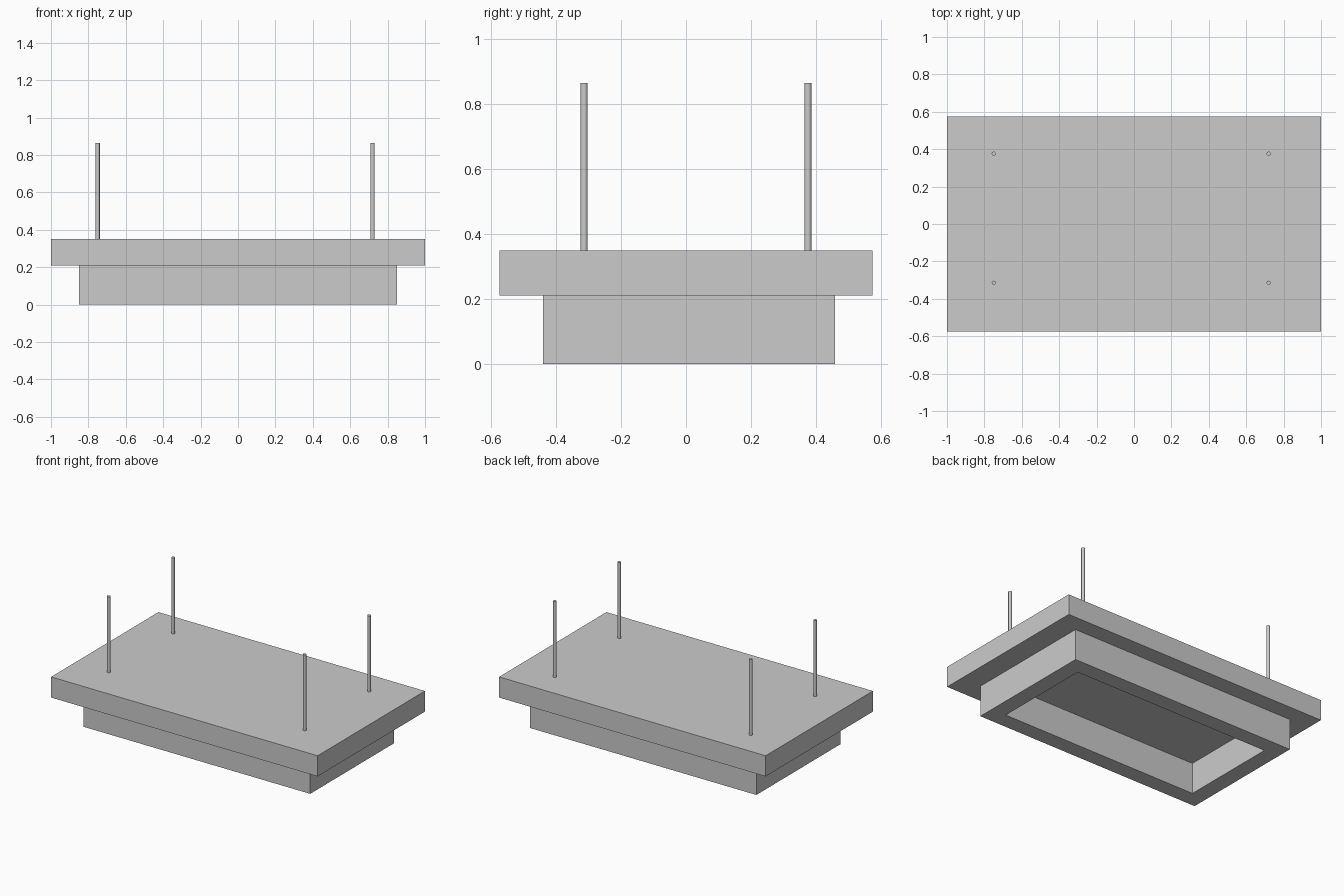
import bpy, bmesh, math

if "Cube" in bpy.data.objects:
    bpy.data.objects.remove(bpy.data.objects["Cube"])


def new_object(name, bm):
    mesh = bpy.data.meshes.new(name)
    bmesh.ops.recalc_face_normals(bm, faces=bm.faces)
    bm.to_mesh(mesh)
    bm.free()
    obj = bpy.data.objects.new(name, mesh)
    bpy.context.collection.objects.link(obj)
    return obj


def rect(bm, x0, x1, y0, y1, z):
    return [bm.verts.new((x, y, z)) for x, y in ((x0, y0), (x1, y0), (x1, y1), (x0, y1))]


def bridge(bm, a, b):
    for i in range(4):
        j = (i + 1) % 4
        bm.faces.new((a[i], a[j], b[j], b[i]))


# Upper slab
bm = bmesh.new()
low = rect(bm, -1, 1, -0.575, 0.575, 0.21)
high = rect(bm, -1, 1, -0.575, 0.575, 0.35)
bridge(bm, low, high)
bm.faces.new(low)
bm.faces.new(high)
new_object("canopy_slab", bm)

# Lower rectangular frame, open in the middle
X, Y0, Y1, WALL, H = 0.85, -0.44, 0.46, 0.11, 0.21
bm = bmesh.new()
loops = [
    rect(bm, -X, X, Y0, Y1, 0),
    rect(bm, -X, X, Y0, Y1, H),
    rect(bm, -X + WALL, X - WALL, Y0 + WALL, Y1 - WALL, H),
    rect(bm, -X + WALL, X - WALL, Y0 + WALL, Y1 - WALL, 0),
]
for i in range(4):
    bridge(bm, loops[i], loops[(i + 1) % 4])
new_object("lower_frame", bm)

# Four hanging rods standing on the slab
for x, side in ((-0.75, "left"), (0.72, "right")):
    for y, end in ((-0.314, "front"), (0.376, "back")):
        bpy.ops.mesh.primitive_cylinder_add(
            vertices=16, radius=0.011, depth=0.515, location=(x, y, 0.6075))
        rod = bpy.context.object
        rod.name = f"hanging_rod_{end}_{side}"
        bpy.ops.object.shade_smooth_by_angle(angle=math.radians(40))
